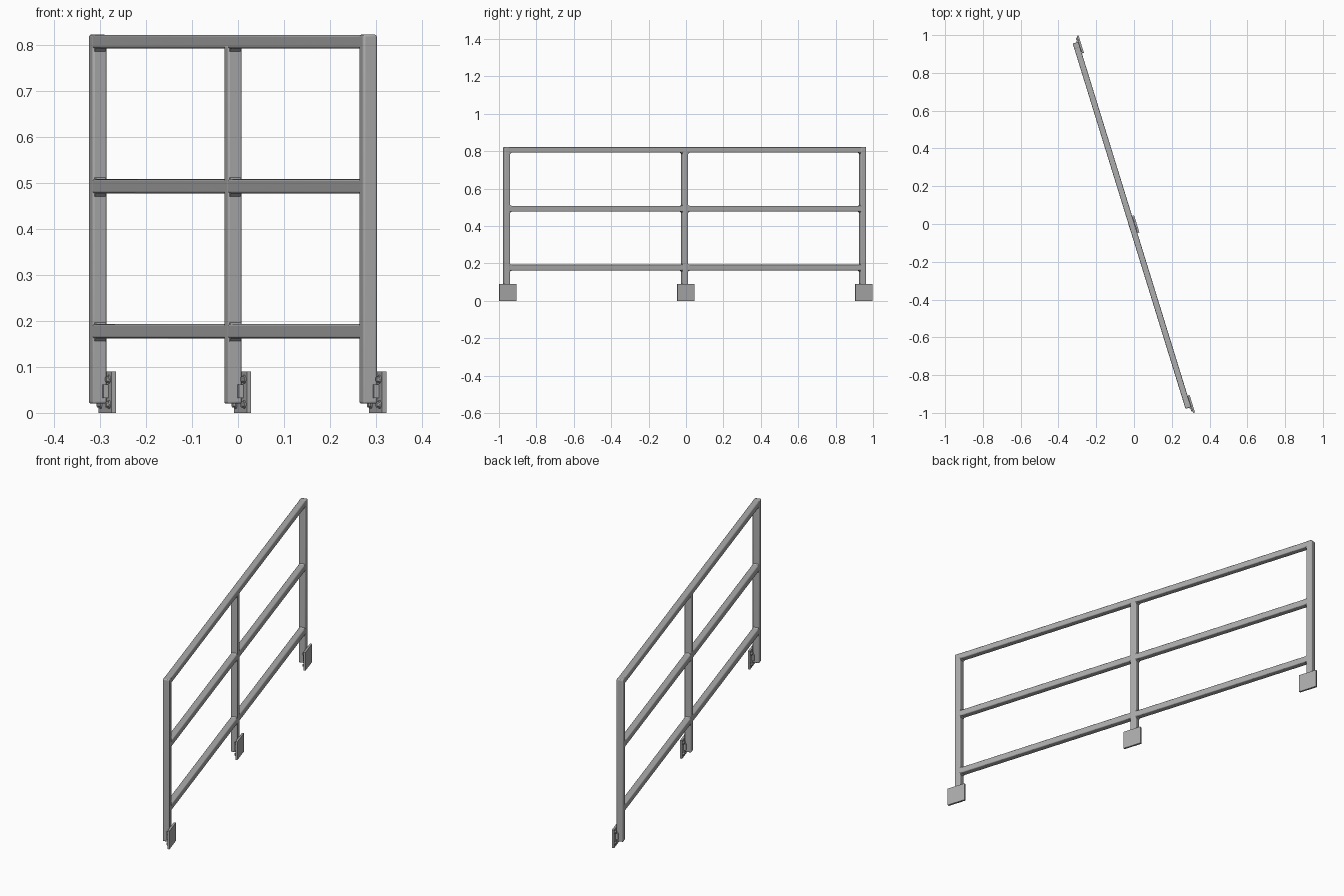
import bpy, bmesh, math
from mathutils import Matrix, Vector

cube = bpy.data.objects.get("Cube")
if cube:
    bpy.data.objects.remove(cube, do_unlink=True)

steel = bpy.data.materials.new("grey_steel")
steel.use_nodes = True
COLOUR = (0.42, 0.42, 0.42, 1)
steel.diffuse_color = COLOUR
steel.node_tree.nodes["Principled BSDF"].inputs["Base Color"].default_value = COLOUR

# Fence frame: local x runs along the rails, local y points to the wall plates
SPACING = 0.996
POST = 0.032
PLATE_Y = 0.0217
FRAME = Matrix.Translation((-0.011, -0.007, 0)) @ Matrix.Rotation(math.atan2(-0.952, 0.294), 4, 'Z')


def finish(name, bm, bevel=0):
    mesh = bpy.data.meshes.new(name)
    bm.to_mesh(mesh)
    bm.free()
    mesh.materials.append(steel)
    ob = bpy.data.objects.new(name, mesh)
    bpy.context.collection.objects.link(ob)
    ob.matrix_world = FRAME
    if bevel:
        mod = ob.modifiers.new("rounded_edges", 'BEVEL')
        mod.width = bevel
        mod.segments = 3
    bpy.ops.object.select_all(action='DESELECT')
    ob.select_set(True)
    bpy.context.view_layer.objects.active = ob
    bpy.ops.object.shade_smooth_by_angle(angle=math.radians(35))
    return ob


def box(name, low, high, bevel=0):
    low, high = Vector(low), Vector(high)
    bm = bmesh.new()
    bmesh.ops.create_cube(bm, size=1, matrix=Matrix.Translation((low + high) / 2)
                          @ Matrix.Diagonal((*(high - low), 1)))
    return finish(name, bm, bevel)


def weld(name, x, side, z0, z1, up, down):
    """Tapered weld collar where a rail meets a post."""
    bm = bmesh.new()
    d = 0.0125
    rings = []
    for px, a, b in ((x, z0 - down, z1 + up), (x + side * 0.009, z0, z1)):
        rings.append([bm.verts.new((px, y, z)) for y, z in ((-d, a), (d, a), (d, b), (-d, b))])
    for i in range(4):
        j = (i + 1) % 4
        bm.faces.new((rings[0][i], rings[0][j], rings[1][j], rings[1][i]))
    bm.faces.new(rings[0])
    bm.faces.new(rings[1])
    bmesh.ops.recalc_face_normals(bm, faces=bm.faces)
    finish(name, bm)


def bolts(name, x):
    """Four washers with hexagonal heads on the inner face of a plate."""
    bm = bmesh.new()
    face = PLATE_Y - 0.005
    turn = Matrix.Rotation(math.pi / 2, 4, 'X')
    for dx in (-0.032, 0.032):
        for z in (0.018, 0.073):
            for sides, r, h in ((16, 0.009, 0.003), (6, 0.0065, 0.008)):
                bmesh.ops.create_cone(bm, cap_ends=True, segments=sides, radius1=r, radius2=r, depth=h,
                                      matrix=Matrix.Translation((x + dx, face - h / 2, z)) @ turn)
    finish(name, bm)


# Posts with their plates, brackets and bolts
h = POST / 2
for label, x in (("back", -SPACING), ("middle", 0), ("front", SPACING)):
    top = 0.8 if label == "middle" else 0.822
    box(label + "_post", (x - h, -h, 0.02), (x + h, h, top), 0.0045)
    box(label + "_plate", (x - 0.048, PLATE_Y - 0.005, 0), (x + 0.048, PLATE_Y + 0.005, 0.09))
    box(label + "_bracket", (x - 0.024, 0.006, 0.032), (x + 0.024, PLATE_Y - 0.004, 0.062))
    bolts(label + "_bolts", x)

# Rails and the welds at each post
for label, z0, z1 in (("lower", 0.162, 0.193), ("middle", 0.477, 0.508), ("top", 0.792, 0.8215)):
    end = SPACING + (0.012 if label == "top" else 0)
    box(label + "_rail", (-end, -0.0155, z0), (end, 0.0155, z1), 0.0045)
    up = -0.004 if label == "top" else 0.005
    for post, x, sides in (("back", -SPACING, (1,)), ("middle", 0, (-1, 1)), ("front", SPACING, (-1,))):
        for side in sides:
            weld(label + "_rail_" + post + "_weld", x + side * (h - 0.001), side,
                 z0, z1 - 0.001, up, 0.007)
